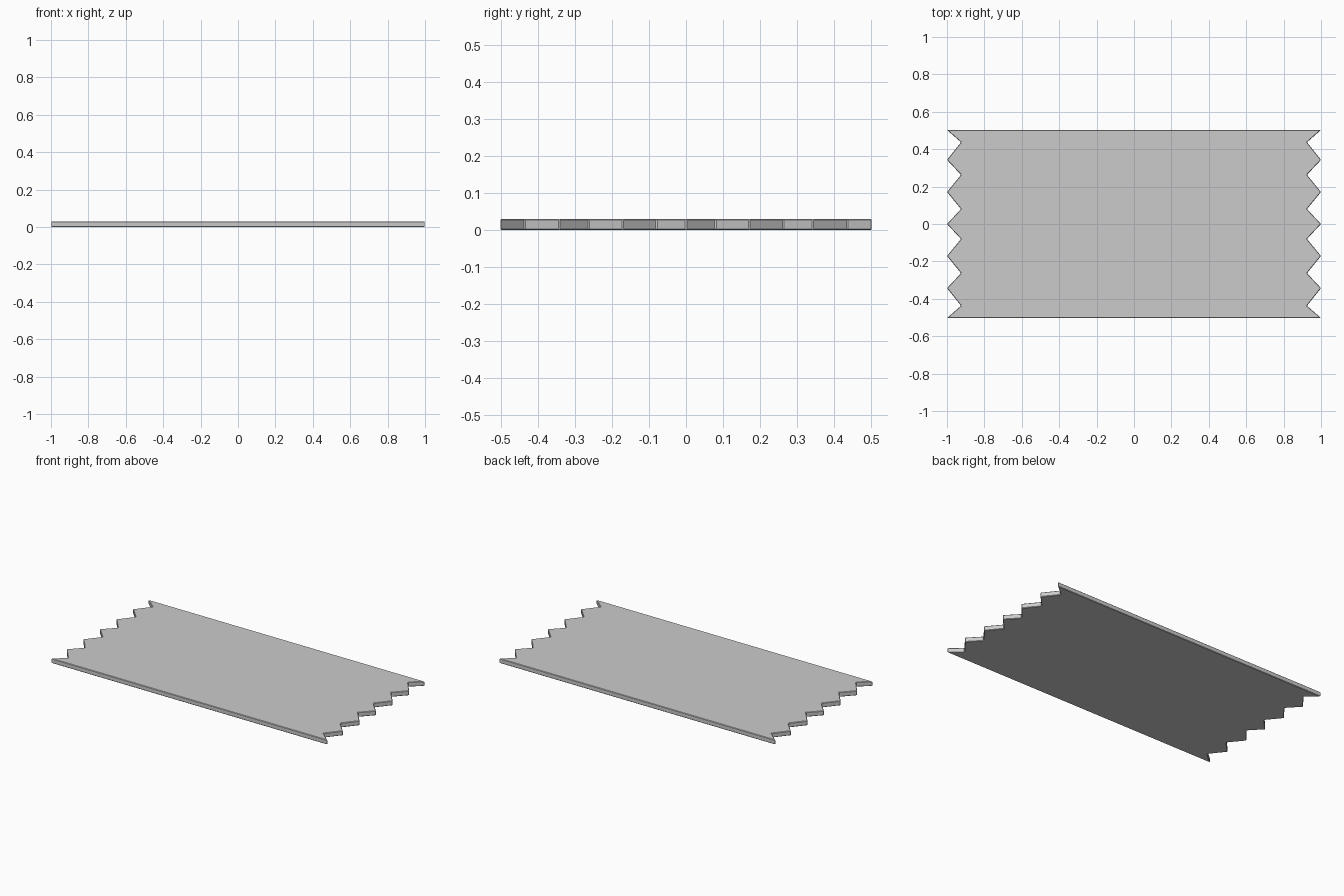
import bpy, bmesh

if "Cube" in bpy.data.objects:
    bpy.data.objects.remove(bpy.data.objects["Cube"])

THICK = 0.03
# zigzag end: alternating tips (x = 1) and notches (x = 0.925), upper half
half = [(1.0, 0.0), (0.925, 0.08), (1.0, 0.171), (0.925, 0.263),
        (1.0, 0.343), (0.925, 0.437), (1.0, 0.503)]
right = [(x, -y) for x, y in reversed(half[1:])] + half
left = [(-x, y) for x, y in reversed(right)]

# flat strip extruded from the zigzag outline
bm = bmesh.new()
face = bm.faces.new([bm.verts.new((x, y, 0)) for x, y in right + left])
ext = bmesh.ops.extrude_face_region(bm, geom=[face])
top = [v for v in ext["geom"] if isinstance(v, bmesh.types.BMVert)]
bmesh.ops.translate(bm, verts=top, vec=(0, 0, THICK))
bmesh.ops.recalc_face_normals(bm, faces=bm.faces[:])
mesh = bpy.data.meshes.new("tape_strip")
bm.to_mesh(mesh)
bm.free()
strip = bpy.data.objects.new("tape_strip", mesh)
bpy.context.collection.objects.link(strip)

# tiny edge bevel
bevel = strip.modifiers.new("edge_bevel", "BEVEL")
bevel.width = 0.003
bevel.segments = 1
bevel.limit_method = "ANGLE"
